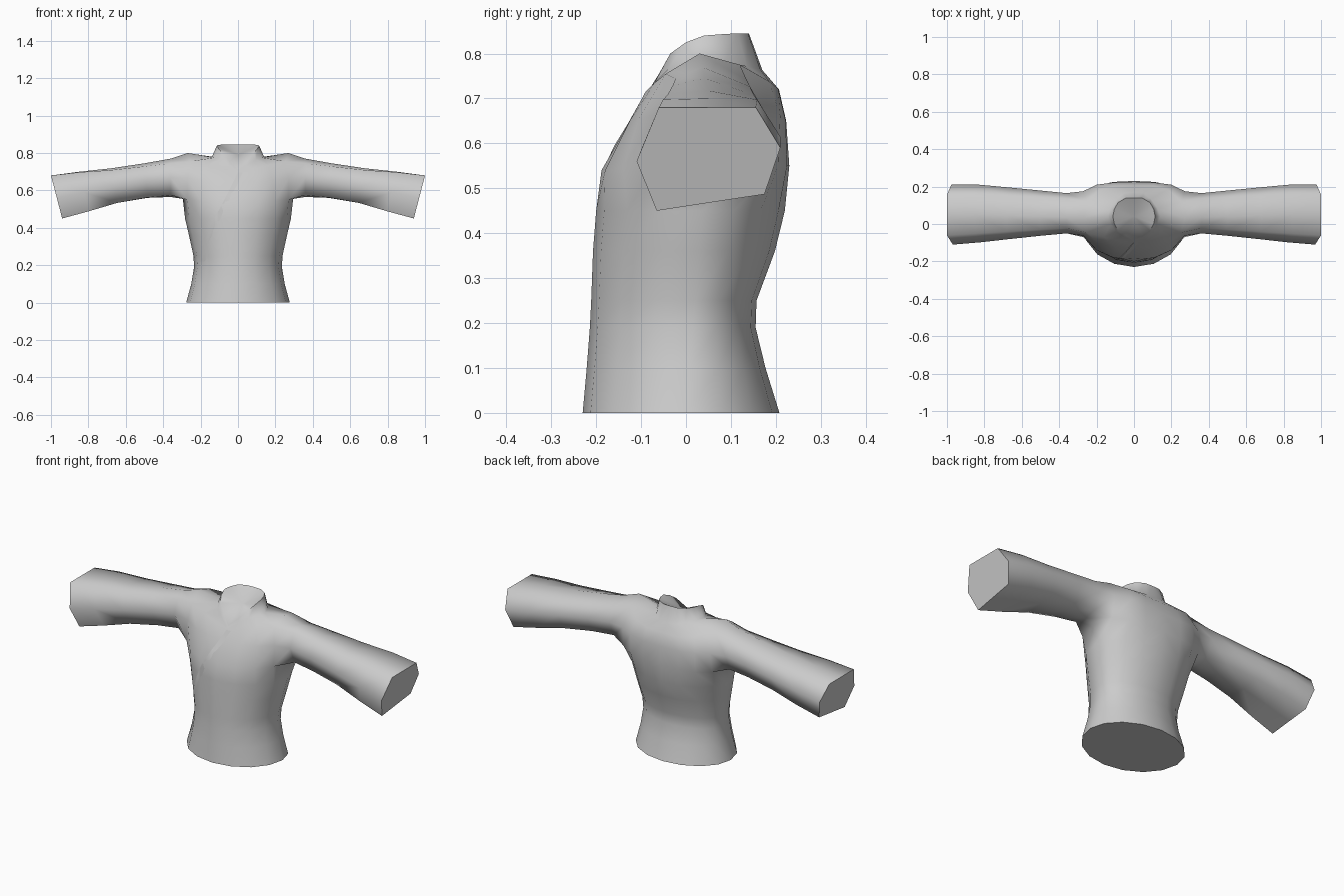
import bpy, bmesh, math
from mathutils import Vector
from mathutils.bvhtree import BVHTree

cube = bpy.data.objects.get("Cube")
if cube:
    bpy.data.objects.remove(cube, do_unlink=True)

cloth = bpy.data.materials.new("light_grey_cloth")
cloth.use_nodes = True
GREY = (0.6, 0.6, 0.6, 1)
cloth.diffuse_color = GREY
cloth.node_tree.nodes["Principled BSDF"].inputs["Base Color"].default_value = GREY


def add_object(name, bm):
    bmesh.ops.recalc_face_normals(bm, faces=bm.faces)
    mesh = bpy.data.meshes.new(name)
    bm.to_mesh(mesh)
    ob = bpy.data.objects.new(name, mesh)
    bpy.context.collection.objects.link(ob)
    mesh.materials.append(cloth)
    bpy.ops.object.select_all(action='DESELECT')
    ob.select_set(True)
    bpy.context.view_layer.objects.active = ob
    bpy.ops.object.shade_smooth_by_angle(angle=math.radians(70))
    return ob


# Torso half rings, each nine points from centre front to centre back
rows = []
for z, half, front, back in [(0, .277, -.23, .208), (.1, .25, -.221, .177),
                             (.19, .235, -.214, .155), (.25, .238, -.211, .157),
                             (.36, .262, -.207, .198), (.45, .283, -.20, .22)]:
    mid = .08 * z
    ring = []
    for i in range(9):
        c = math.cos(i * math.pi / 8)
        y = mid + (front - mid) * c if c > 0 else mid - (back - mid) * c
        ring.append((half * math.sin(i * math.pi / 8) if i < 8 else 0, y, z))
    rows.append(ring)

# Underarm, chest, shoulder, neck base and collar rim
rows.append([(0, -.188, .54), (.11, -.18, .54), (.2, -.14, .545), (.27, -.07, .55),
             (.295, .05, .555), (.275, .16, .555), (.2, .205, .55), (.11, .225, .55), (0, .23, .55)])
rows.append([(0, -.125, .645), (.1, -.125, .65), (.185, -.105, .655), (.27, -.062, .665),
             (.29, .05, .67), (.272, .175, .665), (.2, .21, .66), (.11, .222, .65), (0, .223, .65)])
rows.append([(0, -.095, .70), (.075, -.09, .715), (.16, -.07, .735), (.255, -.045, .755),
             (.27, .03, .80), (.255, .12, .775), (.18, .185, .738), (.1, .205, .722), (0, .207, .72)])
rows.append([(0, -.088, .705), (.05, -.07, .735), (.095, -.04, .765), (.125, 0, .776),
             (.14, .04, .778), (.125, .085, .778), (.09, .135, .772), (.05, .165, .765), (0, .17, .763)])
rows.append([(0, -.085, .715), (.045, -.06, .755), (.085, -.035, .80), (.105, 0, .825),
             (.113, .04, .84), (.105, .08, .843), (.085, .115, .845), (.045, .138, .845), (0, .14, .845)])

bm = bmesh.new()
grid = [[bm.verts.new(p) for p in ring] for ring in rows]
UNDER = 6
for r in range(len(grid) - 1):
    for c in range(8):
        if r in (UNDER, UNDER + 1) and c in (3, 4):
            continue  # armhole
        bm.faces.new((grid[r][c], grid[r][c + 1], grid[r + 1][c + 1], grid[r + 1][c]))

# Sleeve grown from the armhole, round at the shoulder and six-sided at the cuff
low, mid, top = grid[UNDER:UNDER + 3]
loop = [top[4], top[5], mid[5], low[5], low[4], low[3], mid[3], top[3]]
bm.verts.remove(mid[4])
round_shape = [(-.2, 1), (.72, .72), (1, 0), (.65, -.85), (0, -1), (-.65, -.9), (-1, 0), (-.75, .75)]
cuff_shape = [(0, 1), (.66, 1), (1, .22), (.78, -.68), (.03, -.84), (-.72, -1), (-1, -.04), (-.69, 1)]
for x, front, back, zb, zt, t in [(.36, -.05, .165, .565, .77, 0), (.5, -.062, .178, .556, .745, .3),
                                  (.68, -.08, .195, .53, .718, .6), (.85, -.098, .21, .488, .70, .9),
                                  (1, -.11, .21, .45, .68, 1)]:
    ring = []
    for a, b in zip(round_shape, cuff_shape):
        u, v = Vector(a).lerp(Vector(b), t)
        ring.append(bm.verts.new((x - .06 * t * (1 - v) / 2,
                                  (front + back) / 2 + u * (back - front) / 2,
                                  (zb + zt) / 2 + v * (zt - zb) / 2)))
    for i in range(8):
        j = (i + 1) % 8
        bm.faces.new((loop[i], loop[j], ring[j], ring[i]))
    loop = ring

# Closed cuff, hem and neck opening
bm.faces.new(loop)
bm.faces.new(grid[0])
rim = grid[-1]
centre = bm.verts.new((0, .04, .79))
for a, b in zip(rim, rim[1:]):
    bm.faces.new((a, b, centre))

surface = BVHTree.FromBMesh(bm)
jacket = add_object("jacket_body", bm)
bm.free()
mirror = jacket.modifiers.new("mirror", 'MIRROR')
mirror.merge_threshold = .0005


# Thin wrap-over edge running diagonally down the front
def on_front(x, z, lift):
    hit = surface.ray_cast(Vector((max(abs(x), .002), -1, z)), Vector((0, 1, 0)))[0]
    return (x, hit.y - lift, z)


path = [(-.002, .695), (-.025, .645), (-.05, .595), (-.075, .545), (-.105, .49),
        (-.14, .42), (-.165, .36), (-.19, .29), (-.208, .22)]
bm = bmesh.new()
strip = [[bm.verts.new(on_front(x + dx, z, lift)) for dx, lift in
          [(0, -.002), (0, .003), (.035, -.001)]] for x, z in path]
for a, b in zip(strip, strip[1:]):
    for i in range(2):
        bm.faces.new((a[i], a[i + 1], b[i + 1], b[i]))
bmesh.ops.recalc_face_normals(bm, faces=bm.faces)
wrap = add_object("wrap_edge", bm)
bm.free()
if sum(p.normal.y for p in wrap.data.polygons) > 0:
    wrap.data.flip_normals()
